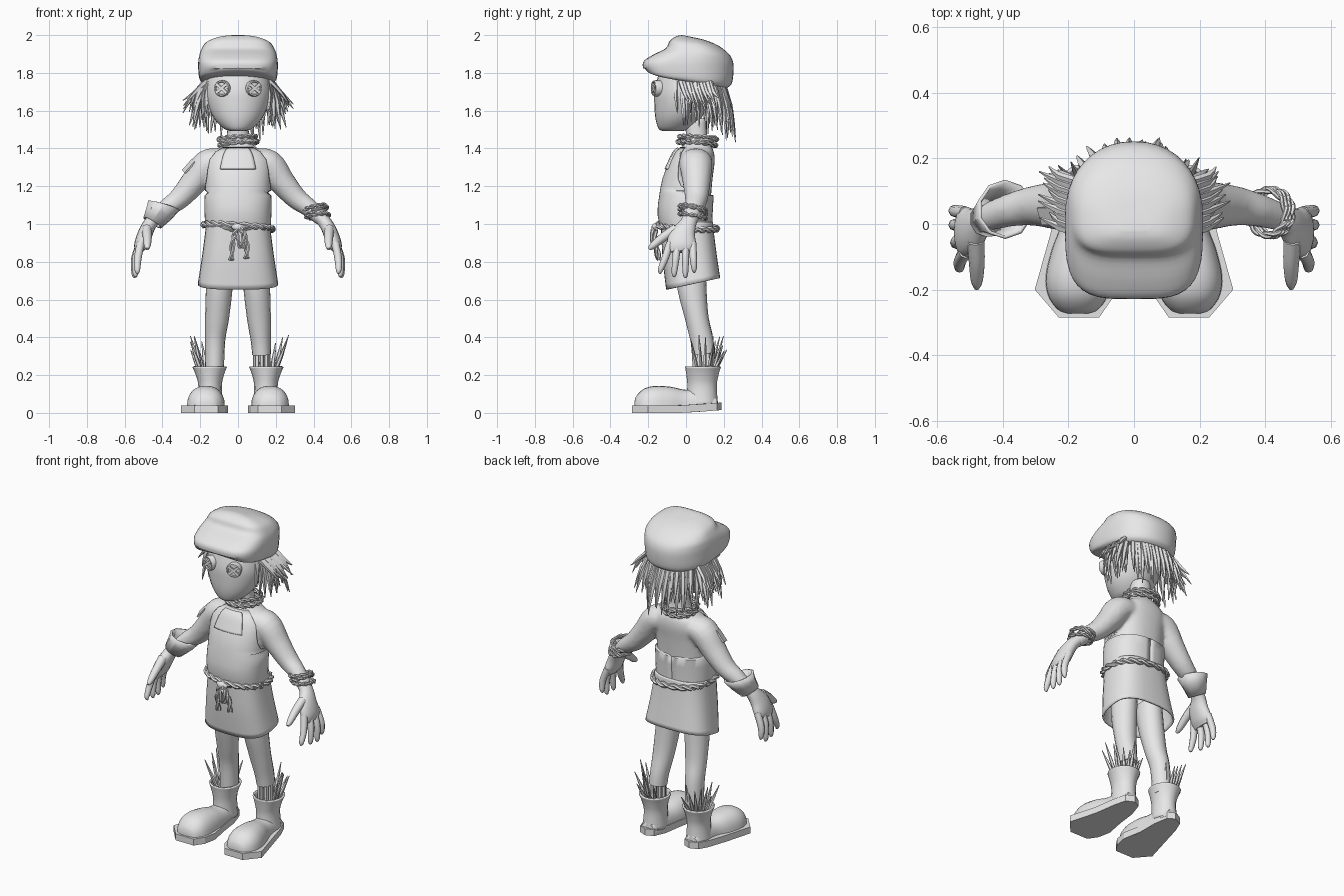
import bpy, bmesh, random
from math import sin, cos, pi, copysign
from mathutils import Vector as V

random.seed(4)
if "Cube" in bpy.data.objects:
    bpy.data.objects.remove(bpy.data.objects["Cube"])

grey = bpy.data.materials.new("plain_grey")
grey.use_nodes = True
grey.diffuse_color = (0.8, 0.8, 0.8, 1)
grey.node_tree.nodes["Principled BSDF"].inputs["Base Color"].default_value = (0.8, 0.8, 0.8, 1)


def finish(name, bm, angle=0.9, solid=0):
    bmesh.ops.recalc_face_normals(bm, faces=bm.faces[:])
    me = bpy.data.meshes.new(name)
    bm.to_mesh(me)
    bm.free()
    me.materials.append(grey)
    me.shade_smooth()
    me.set_sharp_from_angle(angle=angle)
    ob = bpy.data.objects.new(name, me)
    bpy.context.collection.objects.link(ob)
    if solid:
        mod = ob.modifiers.new("thickness", "SOLIDIFY")
        mod.thickness = solid
        mod.offset = 0
    return ob


def spline(rows, k=4):
    """Smoothly interpolate between rows of numbers."""
    out = []
    for i in range(len(rows) - 1):
        a, b, c, d = (rows[max(0, min(len(rows) - 1, i + j))] for j in (-1, 0, 1, 2))
        for s in range(k):
            t = s / k
            out.append([q + t * ((r - p) / 2 + t * (p - 2.5 * q + 2 * r - w / 2
                        + t * (1.5 * (q - r) + (w - p) / 2))) for p, q, r, w in zip(a, b, c, d)])
    return out + [list(rows[-1])]


def oval(c, u, v, n=24, p=1.0, span=pi, back=None):
    """Ring, or an arc about the front, with squareness p (and back)."""
    c, u, v = V(c), V(u), V(v)
    steps = n if span >= pi else n - 1
    pts = []
    for i in range(n):
        a = -pi / 2 - span + 2 * span * i / steps
        q = back if back and sin(a) > 0 else p
        x, y = (copysign(abs(t) ** q, t) for t in (cos(a), sin(a)))
        pts.append(c + u * x + v * y)
    return pts


def loft(bm, rings, cap=True, closed=True):
    vs = [[bm.verts.new(p) for p in r] for r in rings]
    n = len(vs[0])
    for a, b in zip(vs, vs[1:]):
        for i in range(n if closed else n - 1):
            j = (i + 1) % n
            bm.faces.new((a[i], a[j], b[j], b[i]))
    if cap:
        bm.faces.new(vs[0])
        bm.faces.new(vs[-1])


def tube(bm, rows, n=16, k=4):
    """Limb along x, y, z with two radii per row."""
    rows = spline(rows, k)
    rings = []
    for i, r in enumerate(rows):
        t = (V(rows[min(i + 1, len(rows) - 1)][:3]) - V(rows[max(i - 1, 0)][:3])).normalized()
        ref = V((1, 0, 0)) if abs(t.y) > 0.85 else V((0, 1, 0))
        v = (ref - t * ref.dot(t)).normalized()
        rings.append(oval(r[:3], t.cross(v) * r[3], v * r[4], n))
    loft(bm, rings)


def rope(bm, path, r, turns):
    """Two strands twisted round a path."""
    m = len(path) - 1
    for phase in (0, pi):
        rows = []
        for i, p in enumerate(path):
            t = (path[min(i + 1, m)] - path[max(i - 1, 0)]).normalized()
            ref = V((0, 1, 0)) if abs(t.z) > 0.7 else V((0, 0, 1))
            a = t.cross(ref).normalized()
            b = t.cross(a)
            w = phase + 2 * pi * turns * i / m
            rows.append((*(p + (a * cos(w) + b * sin(w)) * r * 0.8), r, r))
        tube(bm, rows, 6, 1)


def rope_loop(bm, c, u, v, r, turns, p=1.0):
    path = oval(c, u, v, 96, p)
    rope(bm, path + [path[0]], r, turns)


# Torso: height, front, back, half width
body = [(.93, -.11, .125, .155), (1.05, -.137, .127, .163), (1.15, -.128, .133, .163),
        (1.25, -.108, .142, .163), (1.33, -.075, .152, .165), (1.38, -.05, .148, .14),
        (1.41, -.02, .135, .09), (1.45, .0, .115, .062), (1.56, -.01, .11, .055)]
body_fine = spline(body, 5)


def body_ring(z, off=0.0, n=32, span=pi):
    for a, b in zip(body_fine, body_fine[1:]):
        if a[0] <= z <= b[0]:
            t = (z - a[0]) / (b[0] - a[0])
            _, f, k, w = (p + (q - p) * t for p, q in zip(a, b))
            break
    return oval((0, (f + k) / 2, z), (w + off, 0, 0), (0, (k - f) / 2 + off, 0), n, .85, span)


# Shirt: torso, neck and sleeves merged into one smooth surface
bm = bmesh.new()
loft(bm, [body_ring(r[0]) for r in body_fine])
for s in (1, -1):
    tube(bm, [(x * s, *r) for x, *r in (
        (.08, .05, 1.33, .065, .085), (.16, .053, 1.315, .081, .088), (.235, .056, 1.22, .07, .074),
        (.31, .055, 1.135, .058, .061), (.38, .042, 1.083, .048, .051), (.45, .02, 1.02, .038, .043))])
shirt = finish("shirt", bm)
mod = shirt.modifiers.new("merge", "REMESH")
mod.mode = "VOXEL"
mod.voxel_size = .011
mod.use_smooth_shade = True
shirt.modifiers.new("soften", "SMOOTH").iterations = 4

# Apron wraps the waist and narrows to a bib; a flap lies on the chest
bm = bmesh.new()
bib = [(.96, 3.14, .01), (1.0, 3.14, .01), (1.05, 3.14, .01), (1.1, 3.14, .01), (1.15, 3.14, .01),
       (1.175, 1.75, .01), (1.2, 1.38, .01), (1.24, 1.2, .01), (1.29, 1.07, .01),
       (1.34, .97, .01), (1.38, .85, .008), (1.405, .8, .002)]
loft(bm, [body_ring(z, off, 48, s) for z, s, off in bib], cap=False, closed=False)
finish("apron", bm, solid=.008)
bm = bmesh.new()
flap = spline([(1.29, .48), (1.34, .42), (1.4, .4)])
loft(bm, [body_ring(z, .016, 10, s) for z, s in flap], cap=False, closed=False)
finish("chest_flap", bm, solid=.01)

# Skirt: y centre, height, half width, half depth, hem slope
bm = bmesh.new()
skirt = spline([(.005, 1.01, .163, .133, 0), (.01, .93, .172, .135, .005),
                (.02, .82, .187, .138, .015), (.038, .683, .208, .138, .03)])
loft(bm, [oval((0, y, z), (w, 0, 0), (0, d, s), 32, .7) for y, z, w, d, s in skirt], cap=False)
finish("skirt", bm, solid=.01)

# Ropes
bm = bmesh.new()
rope_loop(bm, (0, .008, .985), (.182, 0, -.012), (0, .155, -.01), .0105, 10, .85)
tube(bm, [(-.03, -.155, .985, .01, .01), (0, -.165, .982, .022, .018), (.035, -.155, .978, .01, .01)], 10)
for pts in ([(0, -.165, .98), (-.025, -.165, .92), (-.035, -.145, .81)],
            [(.01, -.165, .98), (.045, -.16, .91), (.045, -.145, .82)],
            [(0, -.165, .98), (.03, -.18, .95), (.015, -.165, .88), (-.01, -.17, .95)]):
    rope(bm, [V(p) for p in spline(pts, 10)], .009, 1.5)
finish("belt_rope", bm)
bm = bmesh.new()
for z, r, tilt in ((1.425, .097, .008), (1.442, .102, -.006), (1.458, .094, .005)):
    rope_loop(bm, (0, .06, z), (r, 0, tilt), (0, r, -tilt), .008, 7)
finish("neck_rope", bm)
bm = bmesh.new()
for dz, tilt in ((-.018, .006), (.004, .026), (.024, .014)):
    rope_loop(bm, (.418 - dz * .5, .035, 1.06 + dz), (.056, 0, tilt), (0, .069, -.012), .007, 5)
finish("wrist_rope", bm)

# Head
bm = bmesh.new()
head = spline([(1.492, -.12, -.02, .035), (1.505, -.145, .02, .075), (1.56, -.162, .08, .128),
               (1.64, -.168, .125, .163), (1.72, -.165, .15, .174), (1.84, -.13, .16, .16)])
loft(bm, [oval((0, (f + b) / 2, z), (w, 0, 0), (0, (b - f) / 2, 0), 28) for z, f, b, w in head])
finish("head", bm)

# Cap, square at the brim and round behind: front y, back y, half width, front height, back height
bm = bmesh.new()
cap = spline([(-.182, .22, .187, 1.782, 1.722), (-.216, .243, .205, 1.797, 1.745),
              (-.228, .252, .211, 1.855, 1.81), (-.18, .248, .208, 1.893, 1.862),
              (-.108, .225, .197, 1.93, 1.902), (-.086, .17, .17, 1.97, 1.945),
              (-.05, .1, .11, 1.994, 1.974), (-.02, .04, .045, 2.0, 1.988)])
rings = [oval((0, (f + b) / 2, (p + q) / 2), (w, 0, 0), (0, (b - f) / 2, (q - p) / 2), 40, .56, pi, .92)
         for f, b, w, p, q in cap]
for ring in rings[:6]:  # arch the brim over the face
    for p in ring:
        p.z += max(0, -p.y - .05) * .14 * (1 - (p.x / .2) ** 2)
loft(bm, rings)
finish("cap", bm)

# Button eyes with crossed stitches
for s, side in ((1, "left"), (-1, "right")):
    d, u, z = V((.33 * s, -.94, 0)), V((.94, .33 * s, 0)), V((0, 0, 1))
    c = V((.078 * s, -.142, 1.718))
    bm = bmesh.new()
    loft(bm, [oval(c + d * h, u * r, z * r, 20) for h, r in
              ((-.015, .04), (.022, .044), (.032, .04), (.032, .034), (.025, .031))])
    for q in (1, -1):
        a, b = (u + z * .8 * q) * .03, (z - u * .8 * q) * .006
        loft(bm, [[c + d * h + a + b, c + d * h - a + b, c + d * h - a - b, c + d * h + a - b]
                  for h in (.02, .034)])
    finish(side + "_button_eye", bm, .5)

# Straw hair
bm = bmesh.new()
for layer, count in ((0, 32), (1, 28)):
    for i in range(count):
        a = -.5 + (pi + 1) * (i + random.uniform(-.3, .3)) / (count - 1)
        back = max(0, sin(a))
        out = V((cos(a), sin(a), 0))
        root = V((out.x * .168, .03 + out.y * .158, 1.77))
        spread = random.uniform(.02, .06) + layer * .055 * random.random()
        if sin(a) < -.25:
            spread = .015
        drop = random.uniform(.17, .26) + back * random.uniform(0, .12)
        tip = root + out * spread + V((random.uniform(-.02, .02), .01, -drop))
        mid = root.lerp(tip, .5) + out * .012
        tube(bm, [(*root, .014, .013), (*mid, .015, .012), (*tip, .002, .002)], 5, 2)
    for s in (1, -1):
        for j in range(5):
            y = -.03 + .035 * j + .015 * layer
            tube(bm, [(.16 * s, y, 1.765, .012, .014), (.225 * s, y + .02, 1.7, .011, .013),
                      (s * random.uniform(.25, .3), y + .05, random.uniform(1.58, 1.67), .002, .002)], 5, 2)
finish("straw_hair", bm, .6)

# Limbs and feet, mirrored
for s, side in ((1, "left"), (-1, "right")):
    flip = lambda rows: [(r[0] * s, *r[1:]) for r in rows]

    bm = bmesh.new()
    tube(bm, flip([(.42, .03, 1.05, .036, .042), (.466, .01, 1.0, .036, .045), (.495, -.018, .94, .039, .07),
                   (.517, -.025, .885, .034, .077), (.527, -.025, .853, .02, .065)]))
    for x, y, ty, tz in ((.53, -.085, -.135, .737), (.54, -.045, -.062, .72),
                         (.545, -.002, -.003, .715), (.545, .035, .043, .743)):
        tube(bm, flip([(.515, y, .9, .021, .02), (x, (y + ty) / 2, .82, .02, .019),
                       (x + .003, ty, tz + .02, .015, .014), (x - .002, ty, tz, .005, .005)]), 8)
    tube(bm, flip([(.483, -.05, .975, .027, .028), (.48, -.12, .93, .024, .024),
                   (.48, -.175, .885, .018, .018), (.48, -.197, .868, .008, .008)]), 8)
    finish(side + "_hand", bm)

    hem = .31 if s > 0 else .2
    bm = bmesh.new()
    tube(bm, flip([(.09, .02, .8, .07, .085), (.1, .033, .65, .07, .076), (.111, .058, .5, .063, .062),
                   (.121, .085, .38, .053, .06), (.125, .095, hem, .05, .058)]))
    finish(side + "_trouser_leg", bm)

    # Boot
    bm = bmesh.new()
    shaft = spline([(.15, .09, .245, .087, .09), (.149, .087, .2, .069, .08),
                    (.148, .085, .14, .057, .073), (.15, .085, .04, .064, .08)])
    loft(bm, [oval((x * s, y, z), (a, 0, 0), (0, b, 0), 16) for x, y, z, a, b in shaft], cap=False)
    finish(side + "_boot_shaft", bm, solid=.01)
    bm = bmesh.new()
    foot = spline([(.165, .15, .045, .08), (.1, .15, .062, .125), (0, .152, .072, .122), (-.08, .162, .09, .138),
                   (-.16, .17, .1, .143), (-.22, .171, .091, .129), (-.261, .171, .062, .092), (-.273, .171, .032, .06)])
    rings = [oval((x * s, y, .03), (w, 0, 0), (0, 0, h - .03), 24, .85) for y, x, w, h in foot]
    loft(bm, [[V((p.x, p.y, max(p.z, .03))) for p in r] for r in rings])
    finish(side + "_boot_foot", bm)
    bm = bmesh.new()
    outline = [(.106, -.285), (.23, -.285), (.303, -.2), (.255, -.03), (.225, .1), (.2, .165),
               (.15, .187), (.105, .165), (.082, .08), (.075, -.03), (.052, -.15), (.068, -.23)]
    loft(bm, [[V((x * s, y, z + max(0, y) * .08)) for x, y in outline] for z in (0, .04)])
    finish(side + "_boot_sole", bm, .3)

    # Straw poking out of the boot
    bm = bmesh.new()
    for i in range(9):
        a = -.5 + 2.6 * i / 8
        o = V((cos(a) * s, sin(a), 0))
        base = V((.145 * s, .09, .19)) + o * .045
        tip = base + o * random.uniform(.025, .085) + V((0, 0, random.uniform(.1, .23)))
        tube(bm, [(*base, .009, .009), (*base.lerp(tip, .5), .011, .009), (*tip, .002, .002)], 5, 1)
    if s > 0:
        for i in range(8):
            o = V((cos(i * pi / 4), sin(i * pi / 4), 0)) * .035
            p = V((.125, .093, .2)) + o
            tube(bm, [(*p, .012, .012), (p.x, p.y, .35, .012, .012)], 5, 1)
    finish(side + "_boot_straw", bm, .6)

# Flared glove cuff
bm = bmesh.new()
cuff = [((-.393, .045, 1.098), (.081, 0, -.024), .086), ((-.418, .035, 1.058), (.064, 0, -.03), .067),
        ((-.453, .015, 1.008), (.044, 0, -.026), .048)]
loft(bm, [oval(c, u, (0, w, -.01), 10) for c, u, w in cuff], cap=False)
finish("glove_cuff", bm, .6, .01)

# Sleeve patch
n, t = V((-.7, -.35, .62)).normalized(), V((.66, 0, .75)).normalized()
v = n.cross(t).normalized()
bm = bmesh.new()
loft(bm, [[V((-.21, .05, 1.26)) + n * (.074 + h) + (t * a * 1.4 + v * b) * .028
           for a, b in ((1, 1), (-1, 1), (-1, -1), (1, -1))] for h in (-.006, .003)])
finish("sleeve_patch", bm, .3)
